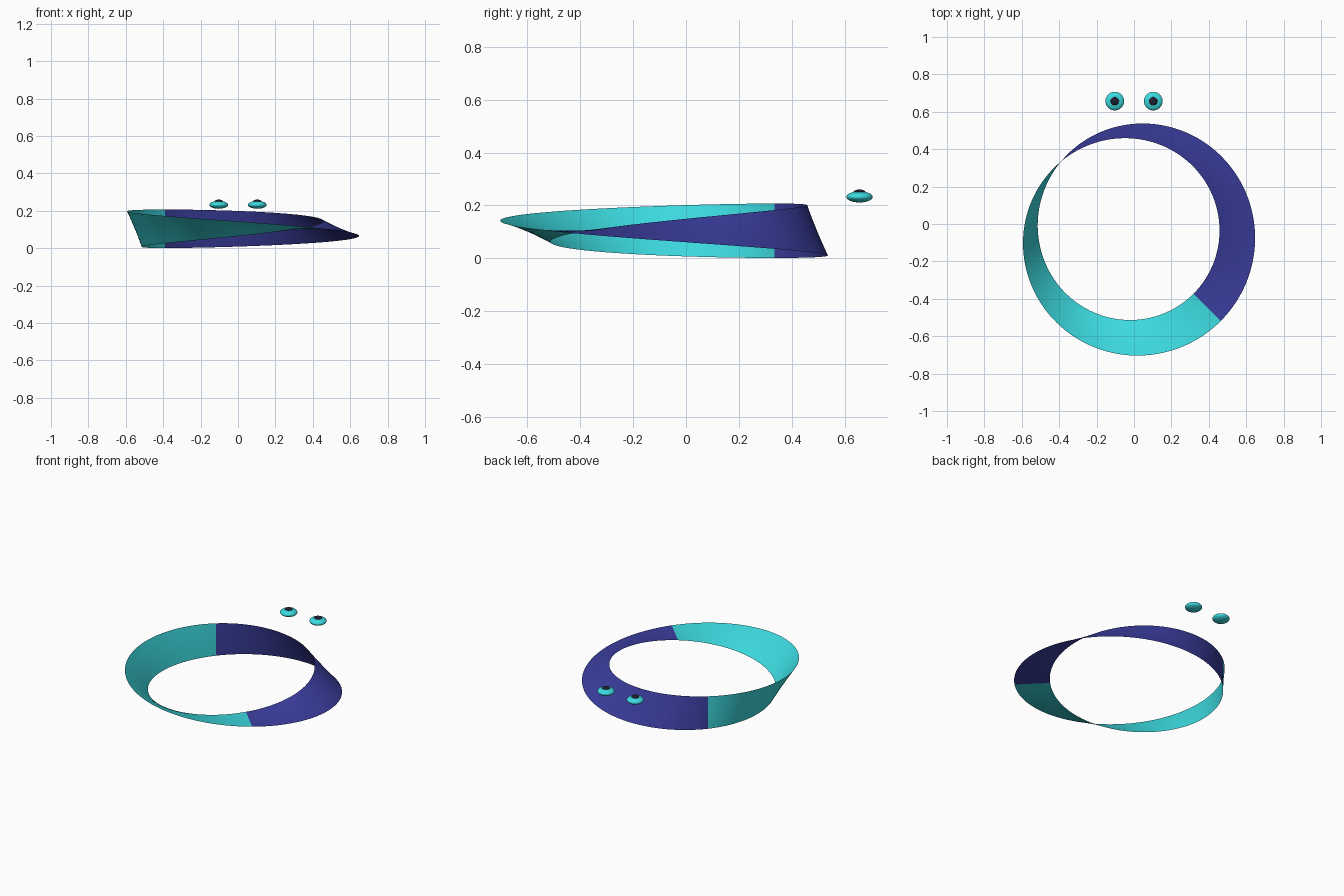
import bpy, bmesh
from math import cos, sin, pi

if "Cube" in bpy.data.objects:
    bpy.data.objects.remove(bpy.data.objects["Cube"])

R, HALF, CY, CZ = 0.552, 0.103, -0.056, 0.104   # ring radius, half width, centre
SEAM = -pi / 4                                  # angle where the band lies flat


def material(name, rgb):
    m = bpy.data.materials.new(name)
    m.diffuse_color = (*rgb, 1)
    m.use_nodes = True
    m.node_tree.nodes["Principled BSDF"].inputs["Base Color"].default_value = m.diffuse_color
    return m


indigo = material("indigo", (0.045, 0.05, 0.36))
cyan = material("cyan", (0.045, 0.70, 0.74))
dark = material("dark", (0.012, 0.012, 0.03))


def half_band(name, start, mat, n=96, across=6):
    """Half of the twisted ring; phi runs from the seam, tilt is phi / 2."""
    bm = bmesh.new()
    rows = []
    for i in range(n + 1):
        phi = start + pi * i / n
        row = []
        for j in range(across + 1):
            v = HALF * (2 * j / across - 1)
            r = R + v * cos(phi / 2)
            a = SEAM + phi
            row.append(bm.verts.new((r * cos(a), CY + r * sin(a), CZ - v * sin(phi / 2))))
        rows.append(row)
    for p, q in zip(rows, rows[1:]):
        for j in range(across):
            bm.faces.new((p[j], q[j], q[j + 1], p[j + 1])).smooth = True
    me = bpy.data.meshes.new(name)
    bm.to_mesh(me)
    bm.free()
    me.materials.append(mat)
    bpy.context.collection.objects.link(bpy.data.objects.new(name, me))


def flat_ball(name, loc, size, mat, seg, rings):
    bpy.ops.mesh.primitive_uv_sphere_add(segments=seg, ring_count=rings, radius=1, location=loc)
    o = bpy.context.object
    o.name = name
    o.scale = size
    o.data.materials.append(mat)
    bpy.ops.object.shade_smooth()


# Twisted one-sided band in two colours
half_band("band_indigo_half", 0, indigo)
half_band("band_cyan_half", pi, cyan)

# Flattened eyes with dark pupils on top
for side, x in (("left", -0.103), ("right", 0.103)):
    flat_ball(side + "_eye", (x, 0.657, 0.232), (0.05, 0.05, 0.021), cyan, 24, 16)
    flat_ball(side + "_pupil", (x, 0.657, 0.25), (0.023, 0.023, 0.01), dark, 12, 8)
